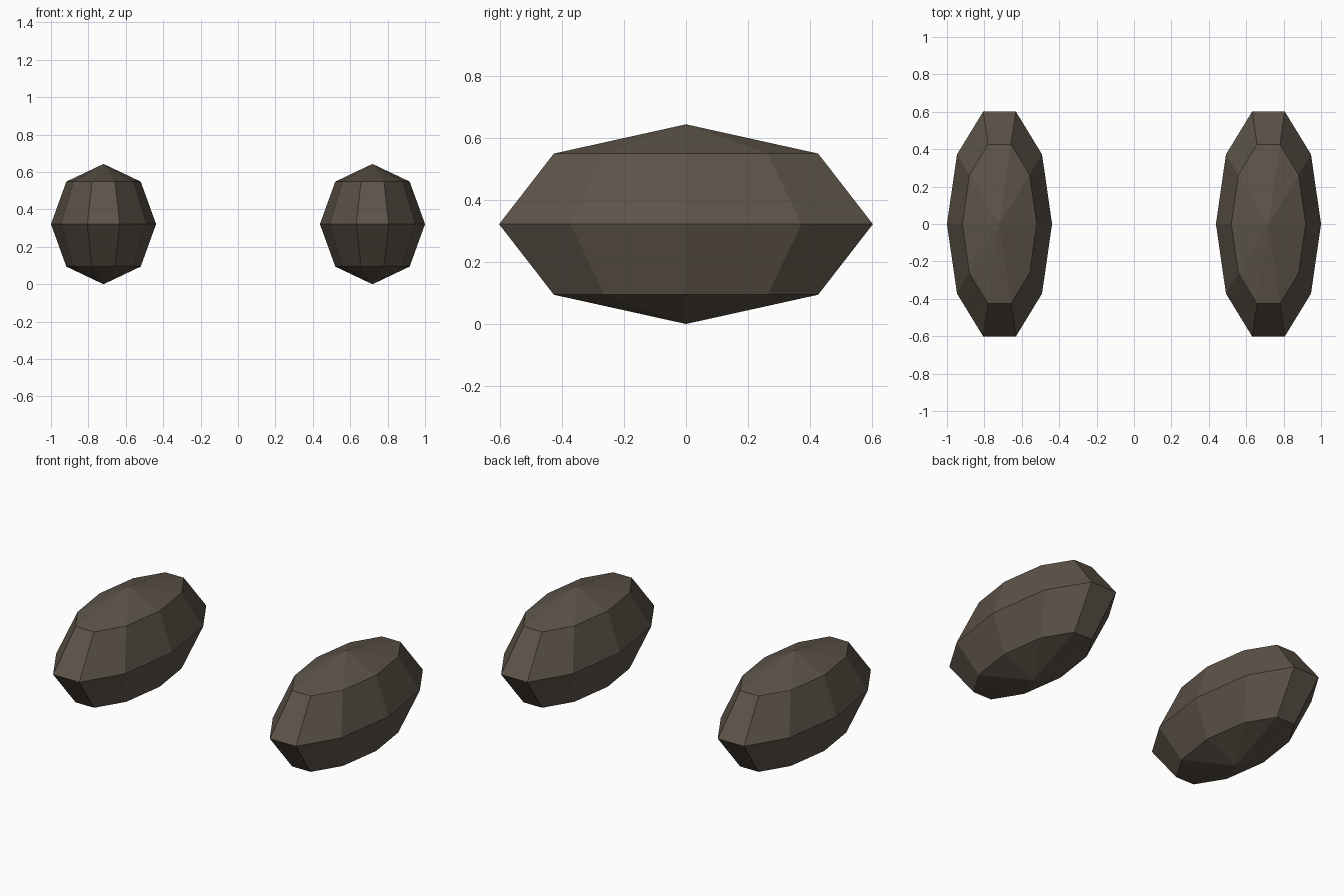
import bpy, bmesh, math
from mathutils import Matrix

if "Cube" in bpy.data.objects:
    bpy.data.objects.remove(bpy.data.objects["Cube"])

# Dark brown stone colour
stone = bpy.data.materials.new("dark_brown")
stone.diffuse_color = (0.11, 0.088, 0.066, 1.0)
stone.use_nodes = True
stone.node_tree.nodes["Principled BSDF"].inputs["Base Color"].default_value = stone.diffuse_color

RX, RY, RZ = 0.281, 0.633, 0.3215


def faceted_pod(name, x):
    """Low-poly ellipsoid with ten sides and four bands, resting on z = 0."""
    bm = bmesh.new()
    bmesh.ops.create_uvsphere(bm, u_segments=10, v_segments=4, radius=1.0)
    # Turn a corner to the x axis so both long ends are flat, then stretch
    bm.transform(Matrix.Diagonal((RX, RY, RZ, 1.0)) @ Matrix.Rotation(math.pi / 2, 4, 'Z'))
    mesh = bpy.data.meshes.new(name)
    bm.to_mesh(mesh)
    bm.free()
    mesh.materials.append(stone)
    obj = bpy.data.objects.new(name, mesh)
    obj.location = (x, 0.0, RZ)
    bpy.context.collection.objects.link(obj)


# Left and right pods
for name, side in (("left_pod", -1), ("right_pod", 1)):
    faceted_pod(name, side * (1.0 - RX))
